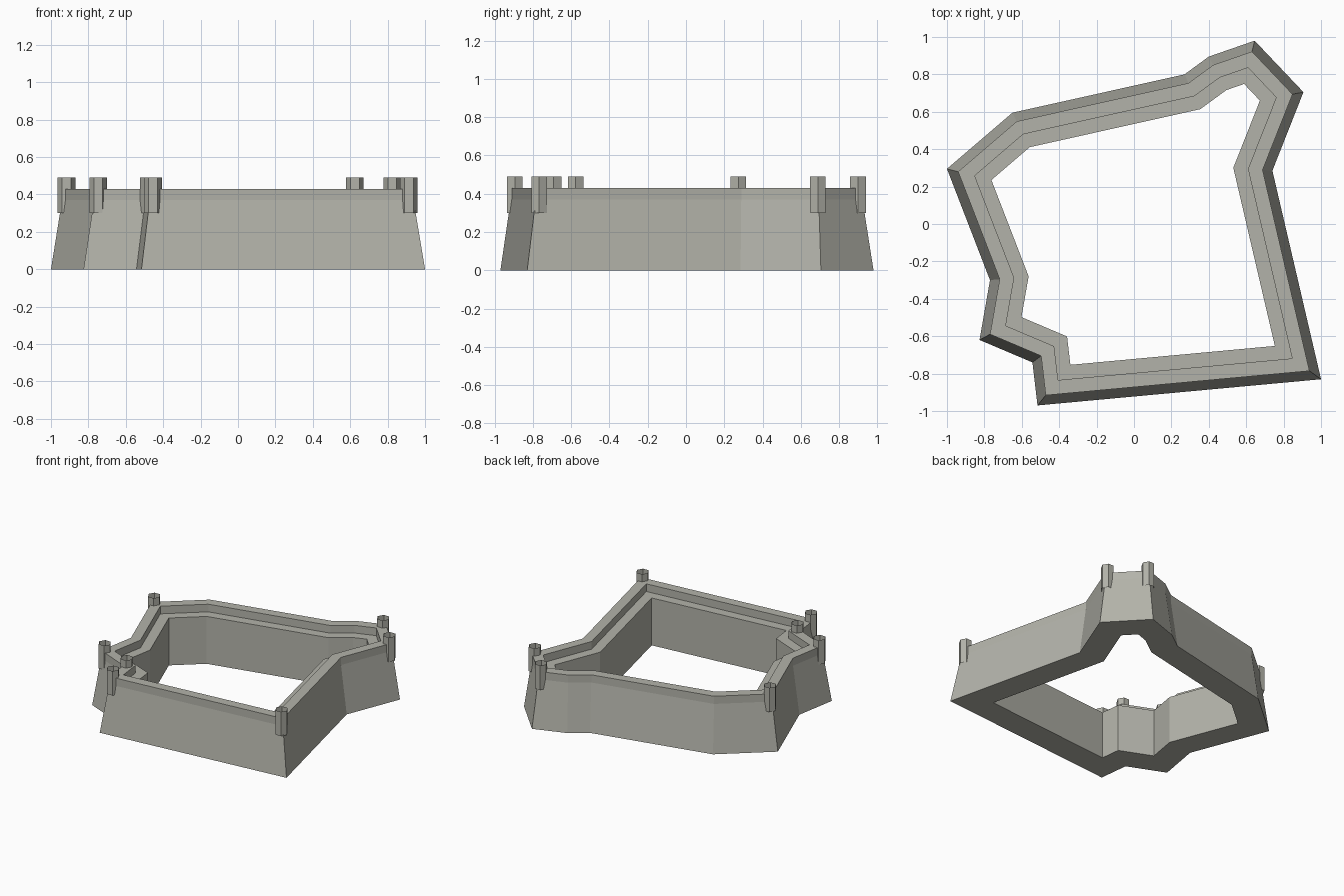
import bpy
import bmesh
import math
from mathutils import Vector

if "Cube" in bpy.data.objects:
    bpy.data.objects.remove(bpy.data.objects["Cube"])

# Weathered stone, used everywhere
stone = bpy.data.materials.new("grey_stone")
stone.use_nodes = True
stone.diffuse_color = (0.45, 0.45, 0.40, 1)
stone.node_tree.nodes["Principled BSDF"].inputs["Base Color"].default_value = stone.diffuse_color

# Outer footprint at ground level, counter-clockwise from the front left corner
FOOTPRINT = [Vector(p) for p in (
    (1.0, -0.83), (0.74, 0.285), (0.906, 0.705), (0.645, 0.98), (0.40, 0.895), (0.27, 0.80),
    (-0.65, 0.595), (-1.0, 0.295), (-0.77, -0.30), (-0.826, -0.62), (-0.543, -0.74), (-0.516, -0.97))]
TURRET_CORNERS = (0, 2, 3, 7, 9, 10, 11)

# Wall section: distance in from the footprint, height
SECTION = [(0, 0), (0.05, 0.37), (0.05, 0.43), (0.125, 0.43),
           (0.125, 0.37), (0.2, 0.37), (0.2, 0)]


def inset(i, d):
    """Mitred corner i of the footprint moved inwards by d."""
    p = FOOTPRINT[i]
    a = (p - FOOTPRINT[i - 1]).normalized()
    b = (FOOTPRINT[(i + 1) % len(FOOTPRINT)] - p).normalized()
    na, nb = Vector((-a.y, a.x)), Vector((-b.y, b.x))
    return p + (na + nb) * d / (1 + na.dot(nb))


def finish(name, bm):
    bmesh.ops.recalc_face_normals(bm, faces=bm.faces)
    mesh = bpy.data.meshes.new(name)
    bm.to_mesh(mesh)
    bm.free()
    mesh.materials.append(stone)
    obj = bpy.data.objects.new(name, mesh)
    bpy.context.collection.objects.link(obj)
    return obj


def bridge(bm, low, high):
    n = len(low)
    for i in range(n):
        j = (i + 1) % n
        bm.faces.new((low[i], low[j], high[j], high[i]))


# Curtain wall with parapet and walkway, swept round the footprint
bm = bmesh.new()
rings = [[bm.verts.new((*inset(i, d), z)) for i in range(len(FOOTPRINT))] for d, z in SECTION]
for k, ring in enumerate(rings):
    bridge(bm, ring, rings[(k + 1) % len(rings)])
finish("curtain_wall", bm)

# Open six-sided lookout turrets on the main corners
for n, corner in enumerate(TURRET_CORNERS, 1):
    bm = bmesh.new()
    c = inset(corner, 0.07)
    rings = [[bm.verts.new((c.x + 0.047 * math.cos(k * math.pi / 3),
                            c.y + 0.047 * math.sin(k * math.pi / 3), z)) for k in range(6)]
             for z in (0.30, 0.49)]
    bridge(bm, *rings)
    finish(f"corner_turret_{n}", bm)
